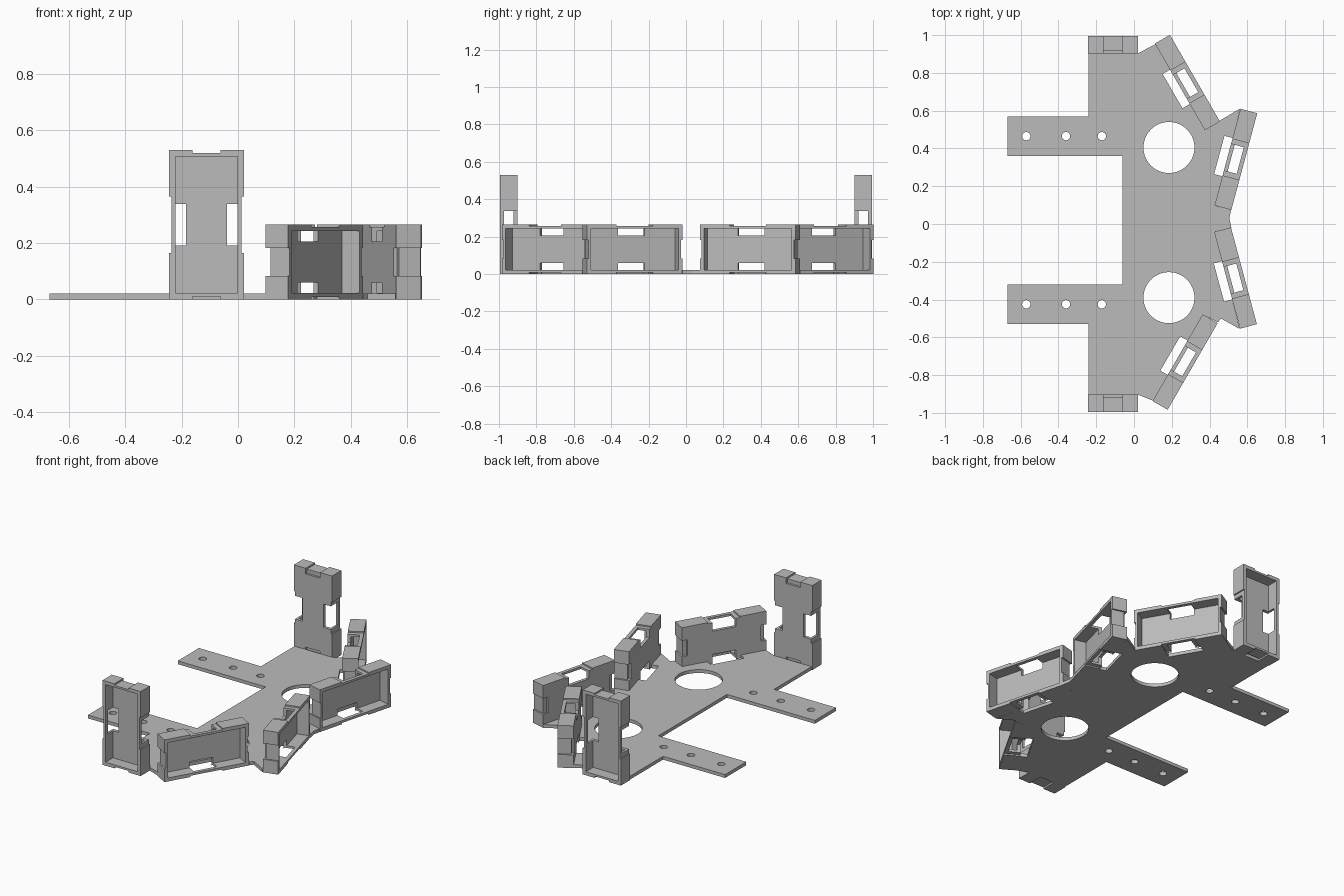
import bpy, bmesh
from math import radians
from mathutils import Matrix, Vector

if "Cube" in bpy.data.objects:
    bpy.data.objects.remove(bpy.data.objects["Cube"], do_unlink=True)

grey = bpy.data.materials.new("plain_grey")
grey.use_nodes = True
colour = (0.5, 0.5, 0.5, 1)
grey.diffuse_color = colour
grey.node_tree.nodes["Principled BSDF"].inputs["Base Color"].default_value = colour


def add_object(name, bm):
    bmesh.ops.recalc_face_normals(bm, faces=bm.faces)
    mesh = bpy.data.meshes.new(name)
    bm.to_mesh(mesh)
    bm.free()
    mesh.materials.append(grey)
    obj = bpy.data.objects.new(name, mesh)
    bpy.context.scene.collection.objects.link(obj)
    return obj


def block(name, low, high, matrix=Matrix()):
    low, high = Vector(low), Vector(high)
    bm = bmesh.new()
    bmesh.ops.create_cube(bm, size=1)
    bmesh.ops.scale(bm, vec=high - low, verts=bm.verts)
    bmesh.ops.translate(bm, vec=(low + high) / 2, verts=bm.verts)
    bmesh.ops.transform(bm, matrix=matrix, verts=bm.verts)
    return add_object(name, bm)


def cylinder(name, x, y, radius, sides):
    bm = bmesh.new()
    bmesh.ops.create_cone(bm, cap_ends=True, segments=sides, radius1=radius,
                          radius2=radius, depth=0.2,
                          matrix=Matrix.Translation((x, y, 0)))
    return add_object(name, bm)


def cut(obj, cutter):
    cutter.hide_render = True
    mod = obj.modifiers.new("cut", 'BOOLEAN')
    mod.operation = 'DIFFERENCE'
    mod.solver = 'EXACT'
    mod.object = cutter
    with bpy.context.temp_override(object=obj, active_object=obj):
        bpy.ops.object.modifier_apply(modifier=mod.name)
    bpy.data.objects.remove(cutter, do_unlink=True)


# Tray holder: x along its length, y outward through its open face, z across
L, D, H = 0.265, 0.092, 0.1325
RIM, BACK = 0.022, 0.02
holder = block("holder", (-L, 0, -H), (L, D, H))
cut(holder, block("cavity", (RIM - L, BACK, RIM - H), (L - RIM, 0.2, H - RIM)))
for s in (-1, 1):
    # clip slot through the back and long wall, leaving the front lip
    a, b = sorted((s * 0.073, s * 0.2))
    cut(holder, block("slot", (-0.073, -0.1, a), (0.073, 0.07, b)))
    # shallow grooves on the long and short walls
    a, b = sorted((s * (H - 0.008), s * 0.2))
    cut(holder, block("groove", (-0.1, -0.1, a), (0.1, 0.2, b)))
    a, b = sorted((s * (L - 0.01), s * 0.4))
    cut(holder, block("end_groove", (a, -0.1, -0.05), (b, 0.2, 0.05)))
    # relief at the back of each end
    a, b = sorted((s * (L - 0.035), s * 0.4))
    cut(holder, block("end_relief", (a, -0.1, -0.05), (b, 0.013, 0.05)))

# Base plate with two mounting arms
outline = [
    (-0.24, -0.903), (0.02, -0.903), (0.10, -0.935), (0.363, -0.48),
    (0.445, -0.52), (0.46, -0.50), (0.56, -0.556), (0.428, -0.04),
    (0.515, -0.02), (0.505, 0.03), (0.515, 0.08), (0.43, 0.095),
    (0.563, 0.612), (0.45, 0.545), (0.378, 0.50), (0.113, 0.952),
    (0.02, 0.903), (-0.24, 0.903), (-0.24, 0.57), (-0.67, 0.57),
    (-0.67, 0.36), (-0.06, 0.36), (-0.06, -0.32), (-0.67, -0.32),
    (-0.67, -0.53), (-0.24, -0.53)]
bm = bmesh.new()
face = bm.faces.new([bm.verts.new((x, y, 0)) for x, y in outline])
top = bmesh.ops.extrude_face_region(bm, geom=[face])["geom"]
bmesh.ops.translate(bm, vec=(0, 0, 0.021),
                    verts=[v for v in top if isinstance(v, bmesh.types.BMVert)])
plate = add_object("base_plate", bm)

# Round openings and screw holes
for y in (0.405, -0.39):
    cut(plate, cylinder("opening", 0.185, y, 0.135, 64))
for y in (0.465, -0.425):
    for x in (-0.57, -0.36, -0.17):
        cut(plate, cylinder("screw_hole", x, y, 0.022, 24))

# Holder placements: name, back centre, outward angle, upright or lying
placements = [
    ("left_outer_holder", 0.243, 0.726, 30, False),
    ("left_inner_holder", 0.495, 0.354, -15, False),
    ("right_inner_holder", 0.493, -0.298, 15, False),
    ("right_outer_holder", 0.231, -0.708, -30, False),
    ("back_upright_holder", -0.112, 0.902, 90, True),
    ("front_upright_holder", -0.112, -0.902, -90, True)]
for name, x, y, angle, upright in placements:
    matrix = (Matrix.Translation((x, y, L if upright else H))
              @ Matrix.Rotation(radians(angle - 90), 4, 'Z'))
    if upright:
        matrix = matrix @ Matrix.Rotation(radians(90), 4, 'Y')
    else:
        # clip opening in the plate behind each lying holder
        cut(plate, block("opening", (-0.105, -0.045, -0.3), (0.105, 0, 0.1), matrix))
        cut(plate, block("opening", (-0.073, -0.01, -0.3), (0.073, 0.07, 0.1), matrix))
    obj = bpy.data.objects.new(name, holder.data.copy())
    bpy.context.scene.collection.objects.link(obj)
    obj.data.transform(matrix)
bpy.data.objects.remove(holder, do_unlink=True)
